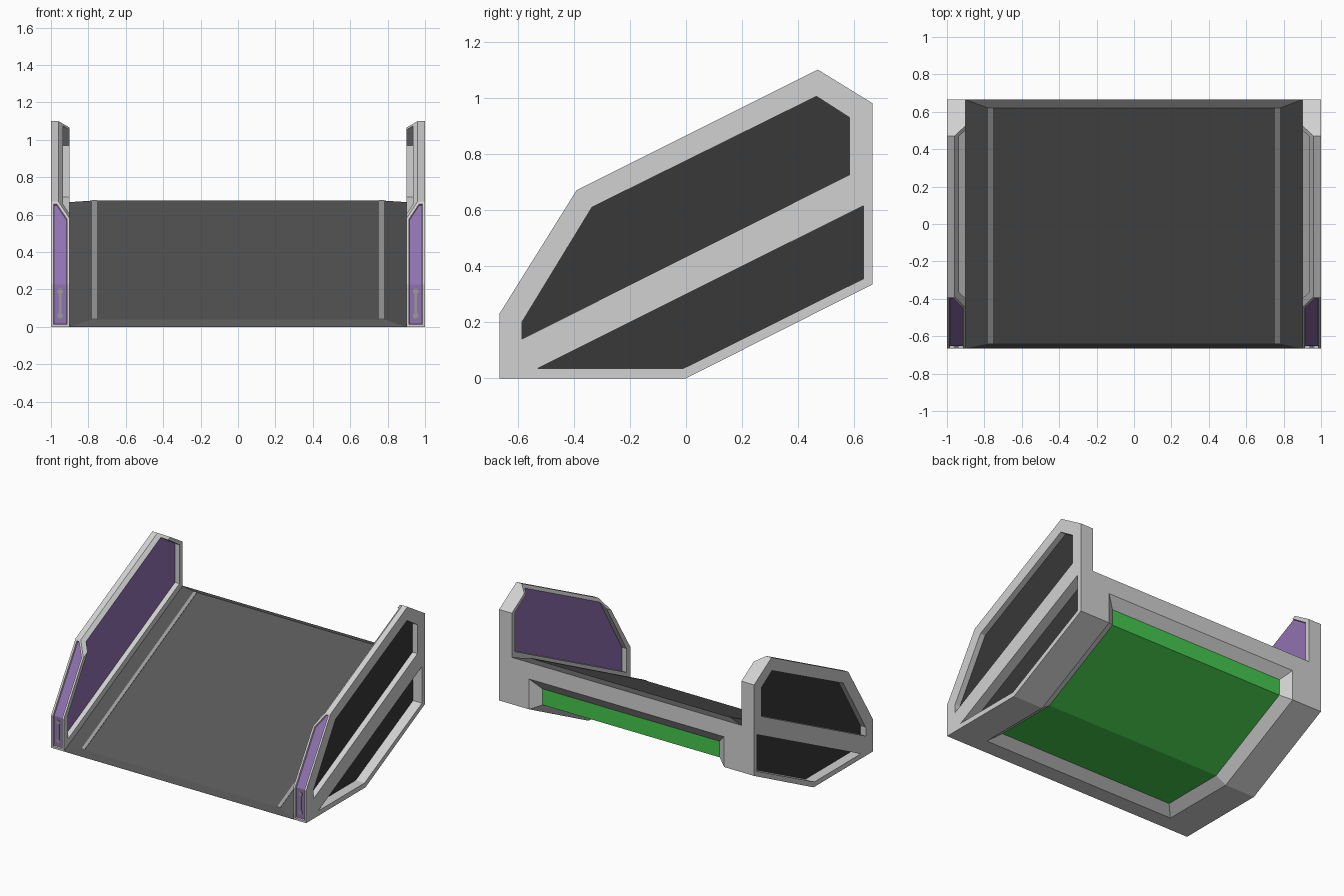
import bpy, bmesh
from mathutils import Vector

if "Cube" in bpy.data.objects:
    bpy.data.objects.remove(bpy.data.objects["Cube"], do_unlink=True)


def material(name, rgb):
    m = bpy.data.materials.new(name)
    m.use_nodes = True
    m.diffuse_color = (*rgb, 1)
    m.node_tree.nodes["Principled BSDF"].inputs["Base Color"].default_value = (*rgb, 1)
    return m


SHELL = material("light grey shell", (0.64, 0.64, 0.64))
DECK = material("dark grey deck", (0.095, 0.095, 0.095))
BLACK = material("black panel", (0.04, 0.04, 0.04))
PURPLE = material("purple panel", (0.28, 0.17, 0.44))
GREEN = material("green underside", (0.06, 0.58, 0.075))
STRIPE = material("mid grey trim", (0.33, 0.33, 0.33))


def finish(bm, name, *mats):
    bmesh.ops.recalc_face_normals(bm, faces=bm.faces)
    mesh = bpy.data.meshes.new(name)
    bm.to_mesh(mesh)
    bm.free()
    for m in mats:
        mesh.materials.append(m)
    obj = bpy.data.objects.new(name, mesh)
    bpy.context.scene.collection.objects.link(obj)
    return obj


def prism(bm, profile, x0, x1):
    """Extrude a (y, z) profile from x0 to x1."""
    a, b = ([bm.verts.new((x, y, z)) for y, z in profile] for x in (x0, x1))
    bm.faces.new(a)
    bm.faces.new(b[::-1])
    n = len(profile)
    for i in range(n):
        j = (i + 1) % n
        bm.faces.new((a[i], b[i], b[j], a[j]))


def mirror(obj):
    obj.modifiers.new("mirror", "MIRROR").use_mirror_merge = False


# Body: profile tube with a recessed green underside
ROWS = [(-.665, 0), (-.55, 0), (0, 0), (.665, .335), (.665, .55), (.665, .667)]
COLS = (-.9, -.765, .765, .9)
bm = bmesh.new()
grid = [[bm.verts.new((x, y, z)) for x in COLS] for y, z in ROWS]
centre = []
for r in range(len(ROWS)):
    a, b = grid[r], grid[(r + 1) % len(ROWS)]
    for c in range(3):
        f = bm.faces.new((a[c], a[c + 1], b[c + 1], b[c]))
        if c == 1 and 1 <= r <= 3:
            centre.append(f)
bmesh.ops.recalc_face_normals(bm, faces=bm.faces)
bmesh.ops.inset_region(bm, faces=centre, thickness=.07, depth=-.05,
                       use_boundary=True, use_even_offset=True)
for f in centre:
    f.material_index = 1
finish(bm, "body", SHELL, GREEN)

# Deck: raised plate with chamfered borders
bm = bmesh.new()
low = [bm.verts.new(p) for p in ((-.9, -.665, 0), (.9, -.665, 0), (.9, .665, .667), (-.9, .665, .667))]
top = [bm.verts.new(p) for p in ((-.78, -.64, .04), (.78, -.64, .04), (.78, .62, .675), (-.78, .62, .675))]
bm.faces.new(top)
for i in range(4):
    j = (i + 1) % 4
    bm.faces.new((low[i], low[j], top[j], top[i]))
finish(bm, "deck", DECK)

# Deck stripes
bm = bmesh.new()
prism(bm, [(-.64, .04), (.62, .675), (.62, .678), (-.64, .043)], .755, .78)
mirror(finish(bm, "deck_stripes", STRIPE))

# Side wall: prism with the inner top edge bevelled off
bm = bmesh.new()
prism(bm, [(-.665, 0), (-.665, .23), (-.39, .67), (.47, 1.1), (.665, .98), (.665, .335), (0, 0)], .9, 1)
ridge = Vector((.96, -.39, .67))
normal = Vector((0, .86, .43)).cross(Vector((-.06, -.055, -.09)))
cut = bmesh.ops.bisect_plane(bm, geom=bm.verts[:] + bm.edges[:] + bm.faces[:], plane_co=ridge,
                             plane_no=normal, clear_outer=True)
bmesh.ops.edgeloop_fill(bm, edges=[e for e in cut["geom_cut"] if isinstance(e, bmesh.types.BMEdge)])
bmesh.ops.recalc_face_normals(bm, faces=bm.faces)

# Purple inset on the front faces
bm.normal_update()
front = [f for f in bm.faces if f.normal.y < -.6]
for width, depth in ((.014, 0), (.002, -.012)):
    bmesh.ops.inset_region(bm, faces=front, thickness=width, depth=depth,
                           use_boundary=True, use_even_offset=True)
for f in front:
    f.material_index = 1
wall = finish(bm, "side_walls", SHELL, PURPLE, BLACK)

# Recesses: inner panel, upper outer panel, lower outer panel
INNER, UPPER, LOWER = .935, .96, .93
bm = bmesh.new()
prism(bm, [(-.62, .07), (-.62, .235), (-.34, .7), (.4, 1.12), (.63, .97), (.63, .695)], .85, INNER)
prism(bm, [(-.585, .14), (-.585, .2), (-.335, .61), (.465, 1.005), (.582, .93), (.582, .725)], UPPER, 1.05)
prism(bm, [(-.53, .035), (.632, .615), (.632, .355), (-.01, .035)], LOWER, 1.05)
cutter = finish(bm, "recess_cutter", SHELL)
cutter.hide_render = True
mod = wall.modifiers.new("recesses", "BOOLEAN")
mod.operation, mod.solver, mod.object = "DIFFERENCE", "EXACT", cutter
bpy.context.view_layer.objects.active = wall
bpy.ops.object.modifier_apply(modifier=mod.name)
bpy.data.objects.remove(cutter, do_unlink=True)

# Colour the recess floors by depth
for p in wall.data.polygons:
    if abs(p.normal.x) > .99:
        for x, index in ((INNER, 1), (UPPER, 2), (LOWER, 2)):
            if abs(p.center.x - x) < .001:
                p.material_index = index
mirror(wall)

# Front handles: a bar with a round plate at each end
bm = bmesh.new()
for z in (.06, .19):
    ring = [bm.verts.new(v) for v in ((.95 + dx * .014, -.654, z + dz * .014) for dx, dz in
            ((1, .4), (.4, 1), (-.4, 1), (-1, .4), (-1, -.4), (-.4, -1), (.4, -1), (1, -.4)))]
    bm.faces.new(ring)
plate = bmesh.ops.extrude_face_region(bm, geom=bm.faces[:])
bmesh.ops.translate(bm, verts=[v for v in plate["geom"] if isinstance(v, bmesh.types.BMVert)],
                    vec=(0, -.005, 0))
prism(bm, [(-.653, .06), (-.658, .06), (-.658, .19), (-.653, .19)], .944, .956)
mirror(finish(bm, "front_handles", STRIPE))
